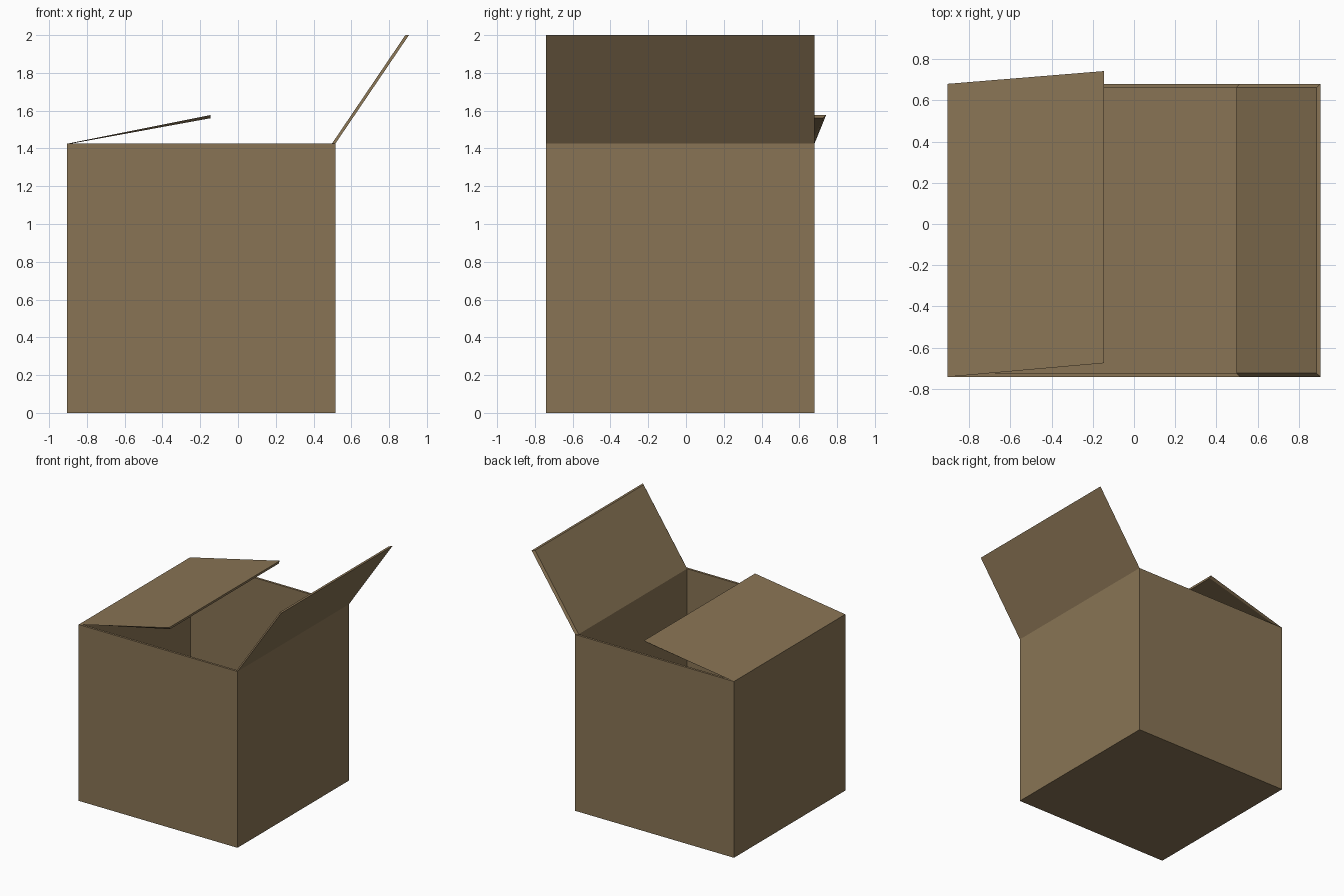
import bpy

if "Cube" in bpy.data.objects:
    bpy.data.objects.remove(bpy.data.objects["Cube"])

# Single cardboard colour
card = bpy.data.materials.new("brown cardboard")
card.diffuse_color = (0.25, 0.175, 0.09, 1)
card.use_nodes = True
card.node_tree.nodes["Principled BSDF"].inputs["Base Color"].default_value = card.diffuse_color

X0, X1 = -0.905, 0.515      # box sides
Y0, Y1 = -0.742, 0.680      # box front and back
H, T = 1.425, 0.018         # box height and card thickness


def make(name, verts, faces):
    me = bpy.data.meshes.new(name)
    me.from_pydata(verts, [], faces)
    me.materials.append(card)
    ob = bpy.data.objects.new(name, me)
    bpy.context.collection.objects.link(ob)
    return ob


def ring(x0, x1, y0, y1, z):
    return [(x0, y0, z), (x1, y0, z), (x1, y1, z), (x0, y1, z)]


# Open box: outer bottom, outer rim, inner rim, inner floor
verts = (ring(X0, X1, Y0, Y1, 0) + ring(X0, X1, Y0, Y1, H)
         + ring(X0 + T, X1 - T, Y0 + T, Y1 - T, H)
         + ring(X0 + T, X1 - T, Y0 + T, Y1 - T, T))
faces = [(3, 2, 1, 0), (12, 13, 14, 15)]
for level in range(3):
    a = level * 4
    for i in range(4):
        j = (i + 1) % 4
        faces.append((a + i, a + j, a + j + 4, a + i + 4))
make("box_body", verts, faces)


# Flap: four lower/outer corners and four upper/inner corners
def flap(name, outer, inner):
    sides = [(i, (i + 1) % 4, (i + 1) % 4 + 4, i + 4) for i in range(4)]
    make(name, outer + inner, [(3, 2, 1, 0), (4, 5, 6, 7)] + sides)


# Right flap, opened wide and leaning outwards
flap("right_flap",
     [(X1, Y0, H), (0.905, Y0, 2.0), (0.905, Y1, 2.0), (X1, Y1, H)],
     [(X1 - T, Y0 + T, H), (0.886, Y0 + T, 2.0),
      (0.886, Y1 - T, 2.0), (X1 - T, Y1 - T, H)])

# Left flap, nearly closed, skewed towards the back
flap("left_flap",
     [(X0 + T, Y0 + T, H), (-0.145, -0.660, 1.560),
      (-0.145, 0.726, 1.560), (X0 + T, Y1 - T, H)],
     [(X0, Y0, H), (-0.145, -0.675, 1.577),
      (-0.145, 0.742, 1.577), (X0, Y1, H)])
